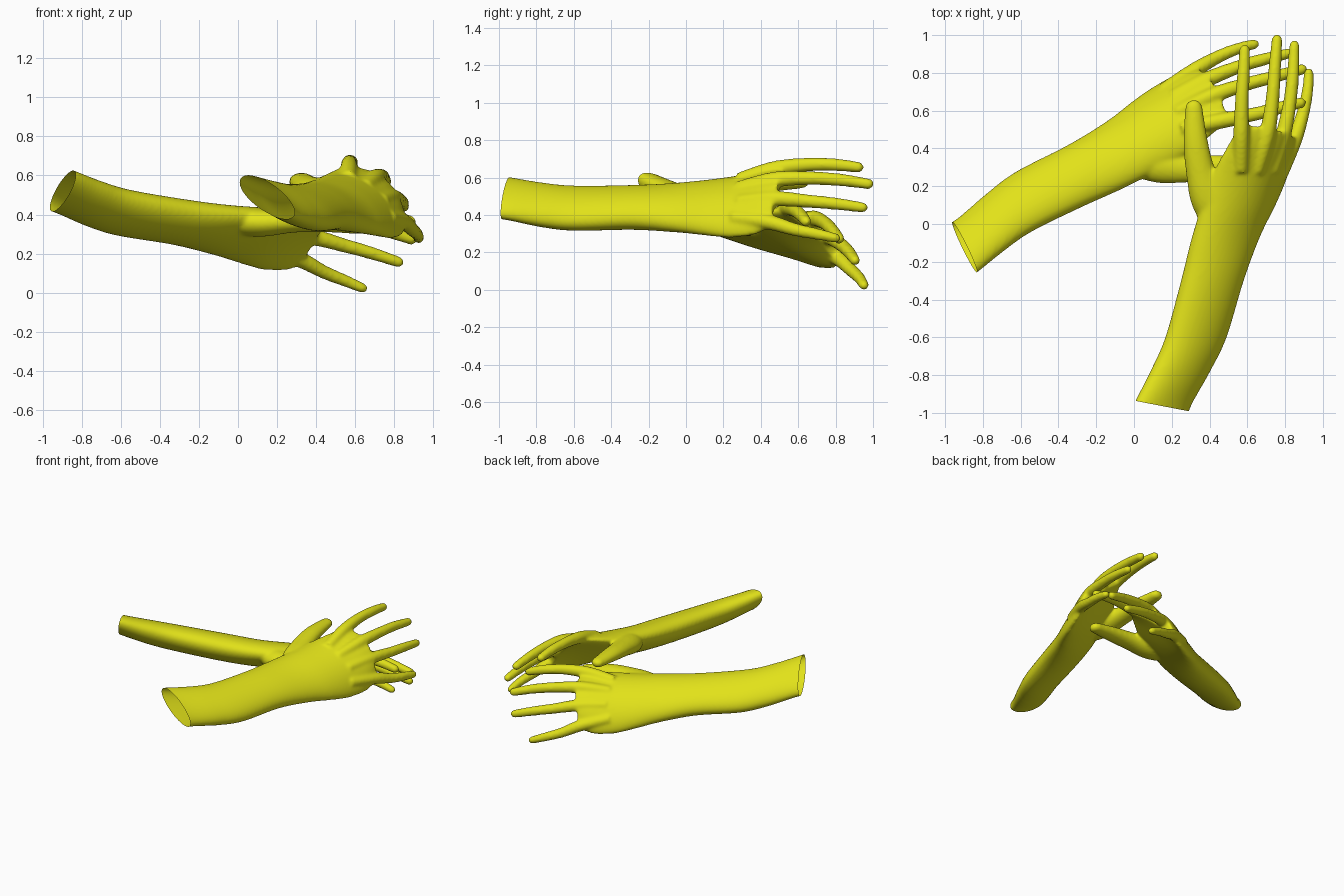
import bpy, bmesh, math
from mathutils import Vector, Matrix

if "Cube" in bpy.data.objects:
    bpy.data.objects.remove(bpy.data.objects["Cube"])

mat = bpy.data.materials.new("yellow")
mat.diffuse_color = (0.76, 0.76, 0.01, 1)
mat.use_nodes = True
mat.node_tree.nodes["Principled BSDF"].inputs["Base Color"].default_value = mat.diffuse_color


def spline(rows, n=6):
    """Catmull-Rom interpolation of rows of numbers."""
    out = []
    for i in range(len(rows) - 1):
        p0, p1 = rows[max(i - 1, 0)], rows[i]
        p2, p3 = rows[i + 1], rows[min(i + 2, len(rows) - 1)]
        for s in range(n):
            t = s / n
            out.append([0.5 * (2 * b + (c - a) * t + (2 * a - 5 * b + 4 * c - d) * t * t
                               + (3 * b - a - 3 * c + d) * t ** 3)
                        for a, b, c, d in zip(p0, p1, p2, p3)])
    out.append(list(rows[-1]))
    return out


def loft(bm, rings):
    """Skin a closed tube through rings of points."""
    vs = [[bm.verts.new(p) for p in r] for r in rings]
    n = len(vs[0])
    for a, b in zip(vs, vs[1:]):
        for j in range(n):
            bm.faces.new((a[j], a[(j + 1) % n], b[(j + 1) % n], b[j]))
    bm.faces.new(vs[0][::-1])
    bm.faces.new(vs[-1])


def finger(bm, rows, flat=1.0):
    """Tapering round-tipped tube; rows are x, y, z, radius."""
    pts = spline(rows)
    rings = []

    def ring(c, d, r):
        side = d.cross(Vector((0, 0, 1))).normalized()
        up = side.cross(d)
        rings.append([c + r * (math.cos(t) * side + flat * math.sin(t) * up)
                      for t in (math.tau * k / 20 for k in range(20))])
    for i, p in enumerate(pts):
        a, b = pts[max(i - 1, 0)], pts[min(i + 1, len(pts) - 1)]
        d = (Vector(b[:3]) - Vector(a[:3])).normalized()
        ring(Vector(p[:3]), d, p[3])
    c, r = Vector(pts[-1][:3]), pts[-1][3]
    for k in range(1, 6):
        t = k * math.pi / 2 / 5.3
        ring(c + d * r * math.sin(t), d, r * math.cos(t))
    loft(bm, rings)


bm = bmesh.new()

# forearm and palm: y, centre x, centre z, half width, half thickness, tilt, arch
SECTIONS = [
    (-1.06, .115, .50, .178, .066, 34, 0), (-.95, .155, .487, .180, .070, 34, 0),
    (-.78, .245, .455, .180, .085, 32, 0), (-.60, .328, .436, .180, .093, 30, 0),
    (-.30, .415, .440, .180, .098, 27, 0), (-.08, .485, .440, .200, .096, 30, .01),
    (.10, .560, .445, .225, .090, 34, .03), (.25, .625, .457, .240, .078, 39, .05),
    (.40, .695, .485, .235, .060, 45, .06), (.49, .728, .508, .205, .044, 46, .06)]
rings = []
for y, cx, cz, a, b, th, k in spline(SECTIONS):
    th = math.radians(th)
    across = Vector((math.cos(th), 0, -math.sin(th)))
    out = Vector((math.sin(th), 0, math.cos(th)))
    ring = []
    for j in range(40):
        u, v = math.cos(math.tau * j / 40), math.sin(math.tau * j / 40)
        ring.append(Vector((cx, y - max(y, 0) * .08 * u, cz)) + across * a * u
                    + out * (b * v + k * (.5 - u * u)))
    rings.append(ring)
loft(bm, rings)

# four fingers and thumb
finger(bm, [(.565, .28, .585, .04), (.568, .47, .645, .043), (.571, .65, .669, .037),
            (.580, .80, .668, .034), (.586, .922, .655, .029)])
finger(bm, [(.65, .28, .54, .04), (.705, .47, .588, .043), (.732, .65, .597, .037),
            (.745, .82, .588, .034), (.757, .975, .566, .029)])
finger(bm, [(.73, .28, .47, .04), (.790, .47, .487, .042), (.826, .65, .474, .036),
            (.842, .80, .460, .033), (.849, .945, .440, .028)])
finger(bm, [(.77, .25, .385, .04), (.848, .44, .362, .041), (.893, .58, .322, .035),
            (.918, .70, .298, .031), (.925, .80, .276, .026)])
finger(bm, [(.50, -.06, .475, .08), (.405, .12, .51, .100), (.352, .28, .545, .078),
            (.326, .44, .567, .065), (.317, .612, .575, .047)], .72)

mesh = bpy.data.meshes.new("hand_source")
bmesh.ops.recalc_face_normals(bm, faces=bm.faces)
bm.to_mesh(mesh)
bm.free()
source = bpy.data.objects.new("hand_source", mesh)
bpy.context.collection.objects.link(source)

# fuse and soften the parts
rm = source.modifiers.new("fuse", 'REMESH')
rm.mode = 'VOXEL'
rm.voxel_size = 0.01
sm = source.modifiers.new("soften", 'SMOOTH')
sm.factor = 0.5
sm.iterations = 10
dg = bpy.context.evaluated_depsgraph_get()
fused = bpy.data.meshes.new_from_object(source.evaluated_get(dg))
bpy.data.objects.remove(source)

# open cut end of the forearm
bm = bmesh.new()
bm.from_mesh(fused)
bmesh.ops.bisect_plane(bm, geom=bm.verts[:] + bm.edges[:] + bm.faces[:],
                       plane_co=(.155, -.965, .49), plane_no=(-.19, -.98, 0), clear_outer=True)
bm.to_mesh(fused)
bm.free()


def frame(end, middle, index, pinky, flip):
    """Hand frame from arm end and finger tips."""
    e, m, i, p = map(Vector, (end, middle, index, pinky))
    d = (m - e).normalized()
    s = p - i
    s = (s - d * s.dot(d)).normalized()
    return Matrix((d, s, d.cross(s) * flip)).transposed(), (e + m) / 2


FB, OB = frame((.15, -.96, .49), (.757, .99, .565), (.585, .93, .655), (.925, .81, .275), 1)
FA, OA = frame((-.89, -.12, .52), (.90, .82, .27), (.88, .64, .37), (.64, .96, .02), -1)
R = FA @ FB.transposed()
mirror = Matrix.Translation(OA) @ R.to_4x4() @ Matrix.Translation(-OB)

# upper hand, and its mirror image below
for name, M in (("upper_hand", None), ("lower_hand", mirror)):
    me = fused.copy()
    if M:
        me.transform(M)
        me.flip_normals()
    me.materials.clear()
    me.materials.append(mat)
    me.polygons.foreach_set("use_smooth", [True] * len(me.polygons))
    ob = bpy.data.objects.new(name, me)
    bpy.context.collection.objects.link(ob)
